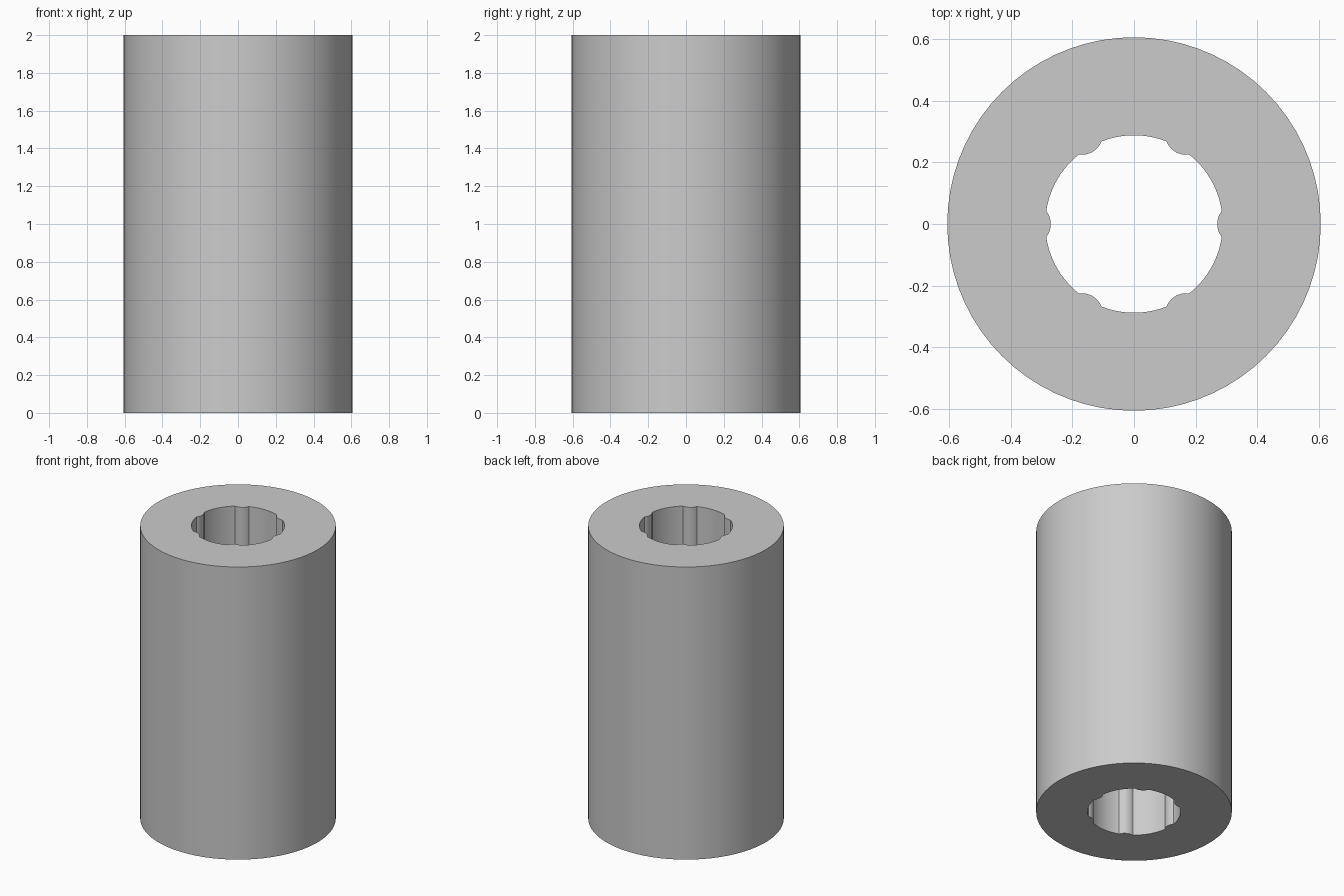
import bpy
import bmesh
from math import sin, cos, pi, radians, asin, hypot

cube = bpy.data.objects.get("Cube")
if cube:
    bpy.data.objects.remove(cube, do_unlink=True)

HEIGHT = 2.0
OUTER_R = 0.606
BORE_R = 0.288
RIB_TIP_R = 0.27
RIBS = 6
RIB_HALF = radians(8.5)
OUTER_SEGS = 72
RIB_SEGS = 8
GAP_SEGS = 10


def bore_profile():
    """Round bore with evenly spaced rounded ribs bulging inwards."""
    half_width = BORE_R * sin(RIB_HALF)
    root = BORE_R * cos(RIB_HALF)
    rise = root - RIB_TIP_R
    radius = (half_width ** 2 + rise ** 2) / (2 * rise)
    sweep = asin(half_width / radius)
    centre = RIB_TIP_R + radius
    points = []
    for rib in range(RIBS):
        turn = 2 * pi * rib / RIBS
        # Rib arc
        for i in range(RIB_SEGS + 1):
            a = sweep * (2 * i / RIB_SEGS - 1)
            x, y = centre - radius * cos(a), radius * sin(a)
            points.append((x * cos(turn) - y * sin(turn),
                           x * sin(turn) + y * cos(turn)))
        # Plain bore wall up to the next rib
        for i in range(1, GAP_SEGS):
            a = turn + RIB_HALF + (2 * pi / RIBS - 2 * RIB_HALF) * i / GAP_SEGS
            points.append((BORE_R * cos(a), BORE_R * sin(a)))
    return points


def add_loop(bm, points):
    verts = [bm.verts.new((x, y, 0)) for x, y in points]
    return [bm.edges.new((verts[i - 1], verts[i])) for i in range(len(verts))]


# Ring-shaped section, extruded upwards
bm = bmesh.new()
circle = [(OUTER_R * cos(2 * pi * i / OUTER_SEGS),
           OUTER_R * sin(2 * pi * i / OUTER_SEGS)) for i in range(OUTER_SEGS)]
edges = add_loop(bm, circle) + add_loop(bm, bore_profile())
bmesh.ops.triangle_fill(bm, edges=edges, use_beauty=True)
# Keep the bore open
inside = [f for f in bm.faces
          if all(hypot(v.co.x, v.co.y) < BORE_R + 0.01 for v in f.verts)
          and hypot(*f.calc_center_median().xy) < RIB_TIP_R - 0.01]
bmesh.ops.delete(bm, geom=inside, context="FACES_ONLY")
result = bmesh.ops.extrude_face_region(bm, geom=bm.faces[:], use_keep_orig=True)
top = [v for v in result["geom"] if isinstance(v, bmesh.types.BMVert)]
bmesh.ops.translate(bm, verts=top, vec=(0, 0, HEIGHT))
bmesh.ops.recalc_face_normals(bm, faces=bm.faces[:])
mesh = bpy.data.meshes.new("ribbed_sleeve")
bm.to_mesh(mesh)
bm.free()

# Plain grey material
grey = bpy.data.materials.new("light_grey")
grey.use_nodes = True
colour = (0.6, 0.6, 0.6, 1)
grey.diffuse_color = colour
grey.node_tree.nodes["Principled BSDF"].inputs["Base Color"].default_value = colour
mesh.materials.append(grey)

sleeve = bpy.data.objects.new("ribbed_sleeve", mesh)
bpy.context.collection.objects.link(sleeve)
bpy.ops.object.select_all(action="DESELECT")
sleeve.select_set(True)
bpy.context.view_layer.objects.active = sleeve
bpy.ops.object.shade_smooth_by_angle(angle=radians(30))
